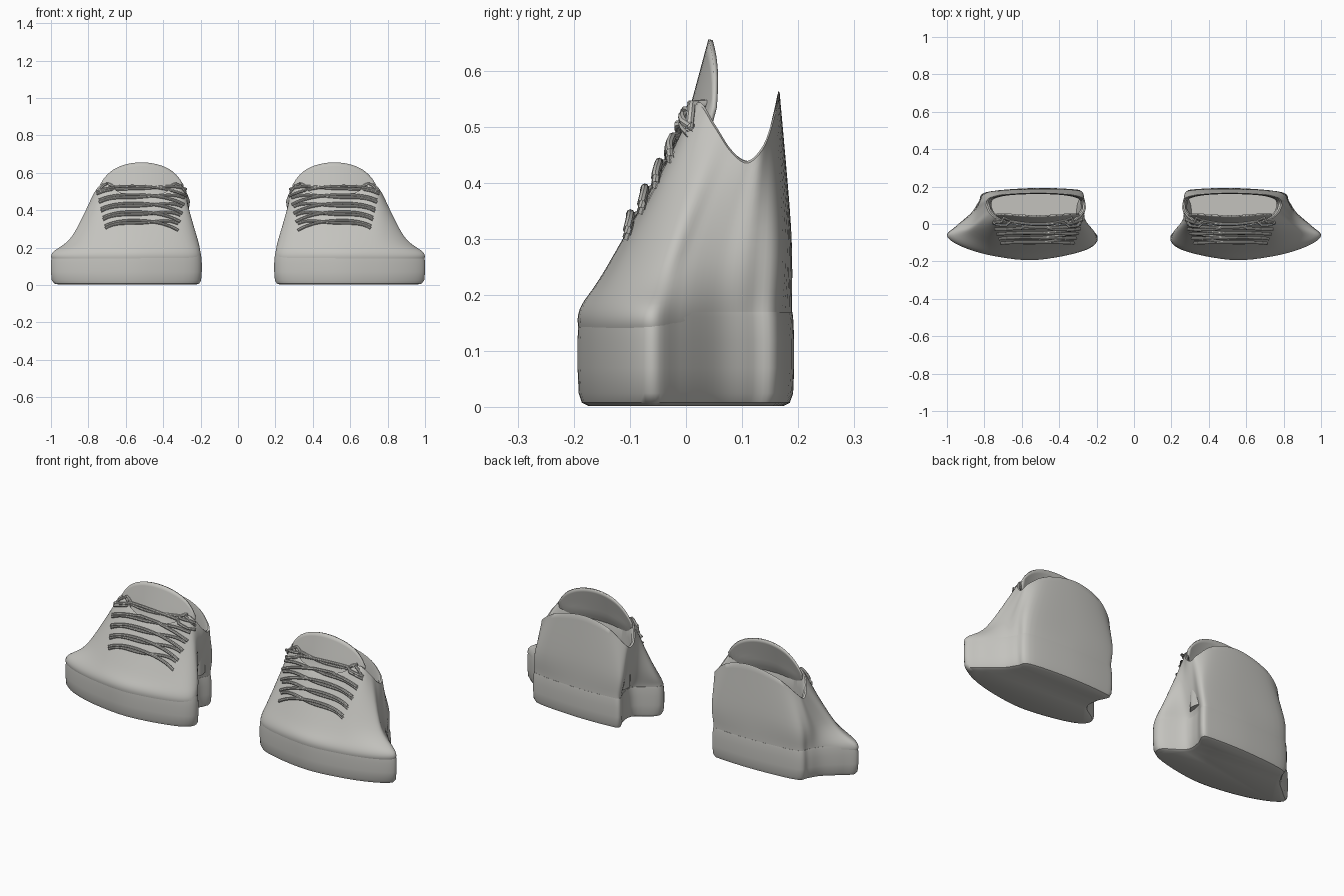
import bpy, bmesh, math
from mathutils import Vector
from mathutils.bvhtree import BVHTree

if "Cube" in bpy.data.objects:
    bpy.data.objects.remove(bpy.data.objects["Cube"])

grey = bpy.data.materials.new("warm grey")
grey.diffuse_color = (0.55, 0.545, 0.515, 1)
grey.use_nodes = True
grey.node_tree.nodes["Principled BSDF"].inputs["Base Color"].default_value = grey.diffuse_color

# Outlines of the right-hand shoe: front, outer toe, outer heel, back, inner heel, inner toe
FOOT = [(.52, -.192), (.74, -.173), (.91, -.125), (1.0, -.065), (.95, -.01), (.87, .06), (.83, .12),
        (.79, .17), (.55, .192), (.34, .187), (.28, .17), (.305, .10), (.30, .02), (.195, -.065), (.26, -.14)]
INSTEP = [(.51, -.142, .247), (.70, -.125, .26), (.80, -.09, .275), (.885, -.04, .26), (.86, .01, .28),
          (.835, .07, .28), (.82, .125, .29), (.765, .173, .30), (.52, .187, .32), (.32, .181, .30),
          (.27, .16, .29), (.285, .10, .28), (.275, .03, .28), (.22, -.04, .26), (.29, -.10, .262)]
RIM = [(.51, -.02, .465), (.63, -.008, .49), (.72, .02, .54), (.765, .05, .50), (.785, .08, .455),
       (.79, .11, .435), (.77, .14, .465), (.68, .16, .525), (.51, .167, .56), (.36, .16, .53),
       (.275, .14, .46), (.26, .11, .435), (.262, .07, .465), (.31, .02, .54), (.39, -.008, .49)]


def catmull(a, b, c, d, t):
    return 0.5 * (2 * b + (c - a) * t + (2 * a - 5 * b + 4 * c - d) * t * t
                  + (3 * b - a - 3 * c + d) * t ** 3)


def ring(pts, n=6):
    """Closed smooth loop through the points."""
    p = [Vector(q) for q in pts]
    k = len(p)
    return [catmull(p[i - 1], p[i], p[(i + 1) % k], p[(i + 2) % k], j / n)
            for i in range(k) for j in range(n)]


def foot(z, s):
    return ring([(.54 + (x - .54) * s, y * s, z) for x, y in FOOT])


def scaled(rows, c, s, z=None, dz=0):
    out = []
    for p in rows:
        q = Vector(c) + (p - Vector(c)) * s
        q.z = p.z + dz if z is None else z
        out.append(q)
    return out


def smooth_rows(rows, n=6):
    """Smooth skin between neighbouring loops."""
    out = []
    for i in range(len(rows) - 1):
        a, d = rows[max(i - 1, 0)], rows[min(i + 2, len(rows) - 1)]
        for j in range(n):
            out.append([catmull(a[k], rows[i][k], rows[i + 1][k], d[k], j / n) for k in range(len(a))])
    return out + [rows[-1]]


def make(name, rows, closed=True, caps=(False, False)):
    bm = bmesh.new()
    vs = [[bm.verts.new(p) for p in r] for r in rows]
    m = len(rows[0])
    for a, b in zip(vs, vs[1:]):
        for k in range(m if closed else m - 1):
            l = (k + 1) % m
            bm.faces.new((a[k], a[l], b[l], b[k]))
    for r, cap in ((vs[0], caps[0]), (vs[-1], caps[1])):
        if cap:
            bm.faces.new(r)
    bmesh.ops.recalc_face_normals(bm, faces=bm.faces)
    me = bpy.data.meshes.new(name)
    bm.to_mesh(me)
    bm.free()
    ob = bpy.data.objects.new(name, me)
    bpy.context.collection.objects.link(ob)
    me.materials.append(grey)
    return ob


def finish(ob, angle=40):
    bpy.ops.object.select_all(action='DESELECT')
    ob.select_set(True)
    bpy.context.view_layer.objects.active = ob
    bpy.ops.object.shade_smooth_by_angle(angle=math.radians(angle))
    ob.modifiers.new("other shoe", 'MIRROR').use_mirror_merge = False


# Sole: rounded underside, upright wall and a narrow ledge on top
sole = make("sole", [foot(.002, .90), foot(.008, .96), foot(.025, .99), foot(.07, 1.0),
                     foot(.12, 1.0), foot(.16, .99), foot(.17, .983), foot(.17, .90)], caps=(True, True))

# Upper: outer skin, rolled collar and lining down to the insole
rim = ring(RIM)
outer = smooth_rows([foot(.13, .985), foot(.175, .98), ring(INSTEP), rim])
centre = (.515, .10, 0)
lining = [scaled(rim, centre, .97, dz=.004), scaled(rim, centre, .93, dz=-.006),
          scaled(rim, centre, .90, dz=-.10), scaled(rim, centre, .90, z=.2)]
upper = make("upper", outer + lining, caps=(False, True))

# Tongue: curved flap rising behind the laces
rows = []
for i in range(17):
    t = i / 16
    row = []
    for j in range(25):
        s = j / 12 - 1
        top = .655 - .075 * s * s - .045 * s ** 6
        z = .32 + (top - .32) * t
        y = -.085 + (z - .32) * .46 if z < .5 else -.002 + (z - .5) * .27
        row.append(Vector((.515 + s * (.15 + .072 * min(1, t * 1.4)), y + .004 + .04 * s * s, z)))
    rows.append(row)
tongue = make("tongue", rows, closed=False)
solid = tongue.modifiers.new("padding", 'SOLIDIFY')
solid.thickness = .008
solid.offset = 0

# Laces: crossing strands laid on the upper and tongue
trees = []
for ob in (upper, tongue):
    trees.append(BVHTree.FromPolygons([v.co for v in ob.data.vertices],
                                      [list(p.vertices) for p in ob.data.polygons]))


def front_y(x, z):
    hits = [t.ray_cast(Vector((x, -1, z)), Vector((0, 1, 0)))[0] for t in trees]
    return min([h.y for h in hits if h] or [0.03])


curve = bpy.data.curves.new("laces", 'CURVE')
curve.dimensions = '3D'
curve.bevel_depth = .0075
curve.bevel_resolution = 2


def strand(path, lift=.007):
    sp = curve.splines.new('POLY')
    sp.points.add(len(path) - 1)
    for p, (x, z) in zip(sp.points, path):
        p.co = (x, front_y(x, z) - lift, z, 1)


for i in range(5):
    w, z0 = .195 + .011 * i, .31 + .046 * i
    for tilt in (-1, 1):
        path = []
        for j in range(21):
            s = j / 10 - 1
            path.append((.515 + s * w, z0 + tilt * s * .012 + .028 * (1 - s ** 4)
                         + .006 * tilt * math.cos(3 * s)))
        strand(path, .006 + .003 * (tilt + 1))
# Lace loops at the top eyelets
for side in (-1, 1):
    strand([(.515 + side * (.15 + .085 * j / 8), .525 + .022 * math.sin(math.pi * j / 8) - .03 * (j / 8) ** 2)
            for j in range(9)])
laces = bpy.data.objects.new("laces", curve)
bpy.context.collection.objects.link(laces)
curve.materials.append(grey)
bpy.ops.object.select_all(action='DESELECT')
laces.select_set(True)
bpy.context.view_layer.objects.active = laces
bpy.ops.object.convert(target='MESH')
laces = bpy.context.view_layer.objects.active

for ob in (sole, upper, tongue, laces):
    finish(ob)
